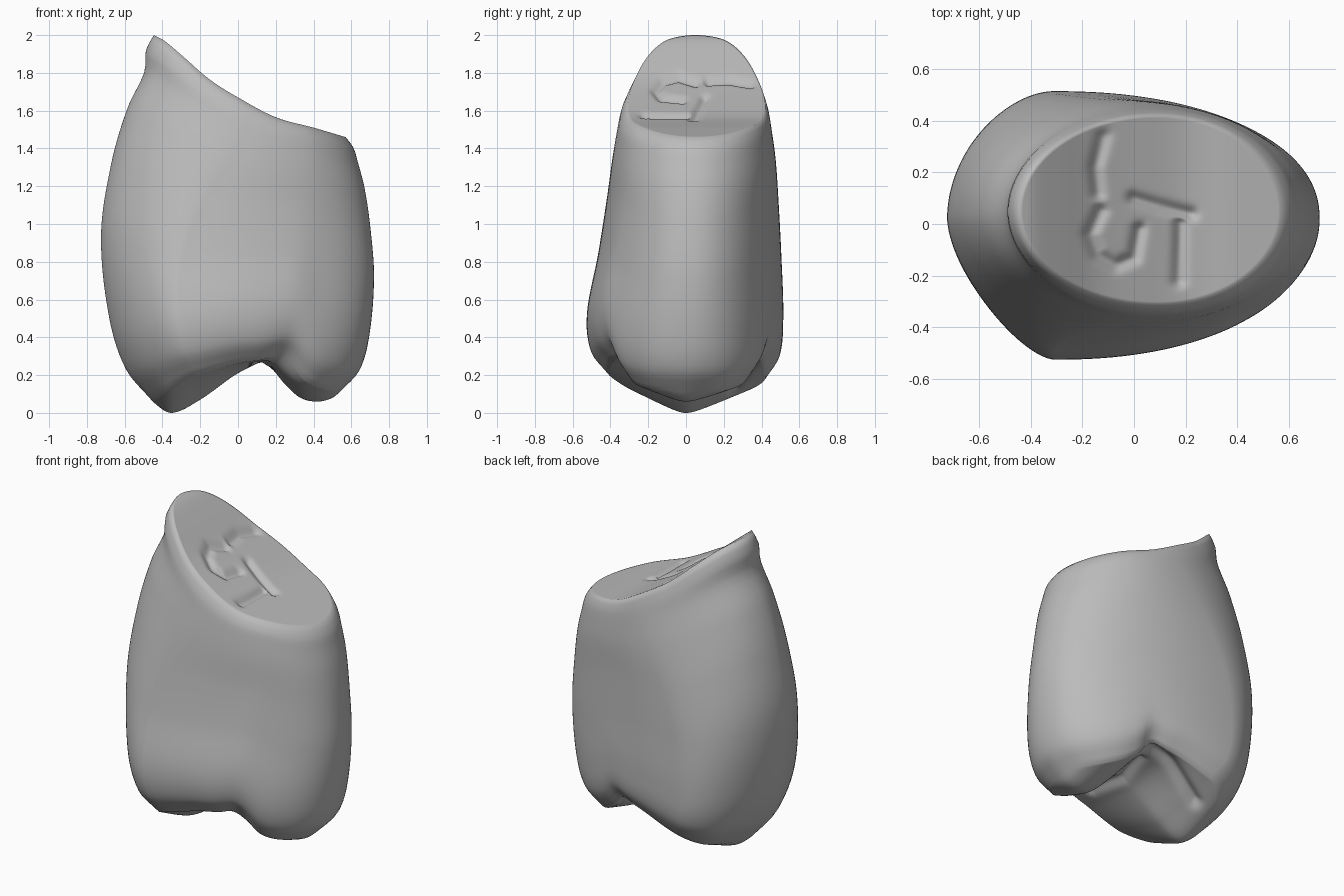
import bpy, math
from mathutils import Vector

cube = bpy.data.objects.get("Cube")
if cube:
    bpy.data.objects.remove(cube, do_unlink=True)

SEGMENTS, SIDE_RINGS, CAP_RINGS = 160, 48, 40


def curve(points, t):
    """Smooth interpolation through (position, value...) rows."""
    t = min(max(t, points[0][0]), points[-1][0])
    i = 0
    while i < len(points) - 2 and t > points[i + 1][0]:
        i += 1
    a, b = points[i], points[i + 1]
    p = points[max(i - 1, 0)]
    q = points[min(i + 2, len(points) - 1)]
    h = b[0] - a[0]
    u = (t - a[0]) / h
    out = []
    for k in range(1, len(a)):
        m0 = (b[k] - p[k]) / (b[0] - p[0]) * h
        m1 = (q[k] - a[k]) / (q[0] - a[0]) * h
        out.append((2*u**3 - 3*u**2 + 1) * a[k] + (u**3 - 2*u**2 + u) * m0
                   + (3*u**2 - 2*u**3) * b[k] + (u**3 - u**2) * m1)
    return out


def groove(x, y, path, width):
    """Falloff from 1 on the path to 0 away from it."""
    p, best = Vector((x, y)), 9
    for a, b in zip(path, path[1:]):
        a, b = Vector(a), Vector(b)
        d = b - a
        f = min(max((p - a).dot(d) / d.length_squared, 0), 1)
        best = min(best, (p - a - d * f).length)
    return math.exp(-(best / width) ** 2)


# Side stations: position, left x, right x, front y, back y, centre x
STATIONS = [
    (0, -.46, .54, -.41, .42, -.22),
    (.08, -.59, .64, -.5, .495, -.28),
    (.22, -.68, .695, -.525, .515, -.31),
    (.45, -.725, .72, -.465, .505, -.28),
    (.65, -.67, .70, -.42, .49, -.17),
    (.8, -.585, .67, -.39, .475, -.03),
    (.9, -.495, .635, -.365, .455, .05),
    (.96, -.487, .61, -.345, .44, .08),
    (1, -.445, .57, -.31, .42, .09),
]
# Sloping worn top and the two-lobed underside, as heights along x
TOP = [(-.445, 2), (-.39, 1.97), (-.3, 1.895), (-.15, 1.765), (0, 1.67),
       (.2, 1.565), (.4, 1.51), (.57, 1.46)]
BASE = [(-.5, .12), (-.44, .05), (-.35, 0), (-.2, .07), (0, .21), (.1, .245),
        (.17, .24), (.25, .15), (.33, .08), (.42, .06), (.5, .08), (.56, .13)]
# Worn pits on the top and folds under the body
PITS = [
    [(-.12, .34), (-.15, .22), (-.14, .12)],
    [(-.13, .05), (-.17, -.04), (-.14, -.12), (-.07, -.16), (0, -.13),
     (.02, -.02)],
    [(0, .1), (.1, .07), (.22, .04)],
    [(.18, 0), (.175, -.22)],
]
FOLDS = [
    [(.2, .36), (0, .33), (-.25, .25)],
    [(.16, .22), (.1, 0), (.12, -.25)],
]


def top_z(x, y):
    return curve(TOP, x)[0] - .025 * max(groove(x, y, p, .025) for p in PITS)


def base_z(x, y):
    z = curve(BASE, x)[0]
    steep = .5 if y < 0 else .42
    z += steep * (math.hypot(y, .05) - .05) * max(0, 1 - z / .3)
    z += .11 * groove(x, y, [(.28, -.43), (.27, -.38)], .08)
    return z + .035 * max(groove(x, y, p, .035) for p in FOLDS)


def outline(angle, t):
    left, right, front, back, cx = curve(STATIONS, t)
    c, s = math.cos(angle), math.sin(angle)
    cy = .05 * t
    # The left end is pinched towards the front, the right end is full
    bulge = .2 if c > 0 else (-.1 if s > 0 else -.45)
    power = 2 / (2 + bulge * (1 - t * t))
    u, v = abs(c) ** power, abs(s) ** power
    return (cx + u * ((right if c > 0 else left) - cx),
            cy + v * ((back if s > 0 else front) - cy))


angles = [2 * math.pi * i / SEGMENTS for i in range(SEGMENTS)]
verts, faces = [], []


def cap_ring(fraction, t, centre, height):
    for a in angles:
        x, y = outline(a, t)
        x = centre[0] + (x - centre[0]) * fraction
        y = centre[1] + (y - centre[1]) * fraction
        verts.append((x, y, height(x, y)))


# Underside, sides, then top, as one continuous stack of rings
low, high = (0, 0), (.09, .05)
for r in range(1, CAP_RINGS):
    cap_ring(r / CAP_RINGS, 0, low, base_z)
for r in range(SIDE_RINGS + 1):
    t = r / SIDE_RINGS
    for a in angles:
        x, y = outline(a, t)
        z0, z1 = base_z(*outline(a, 0)), top_z(*outline(a, 1))
        verts.append((x, y, z0 + (z1 - z0) * t))
for r in range(CAP_RINGS - 1, 0, -1):
    cap_ring(r / CAP_RINGS, 1, high, top_z)

rings = len(verts) // SEGMENTS
for r in range(rings - 1):
    for i in range(SEGMENTS):
        j = (i + 1) % SEGMENTS
        a, b = r * SEGMENTS, (r + 1) * SEGMENTS
        faces.append((a + i, a + j, b + j, b + i))
verts += [(*low, base_z(*low)), (*high, top_z(*high))]
last = (rings - 1) * SEGMENTS
for i in range(SEGMENTS):
    j = (i + 1) % SEGMENTS
    faces.append((len(verts) - 2, j, i))
    faces.append((len(verts) - 1, last + i, last + j))

mesh = bpy.data.meshes.new("tooth_crown")
mesh.from_pydata(verts, [], faces)
mesh.shade_smooth()
tooth = bpy.data.objects.new("tooth_crown", mesh)
bpy.context.collection.objects.link(tooth)

# Plain grey
grey = bpy.data.materials.new("plain_grey")
grey.use_nodes = True
colour = (.5, .5, .5, 1)
grey.diffuse_color = colour
grey.node_tree.nodes["Principled BSDF"].inputs["Base Color"].default_value = colour
mesh.materials.append(grey)
